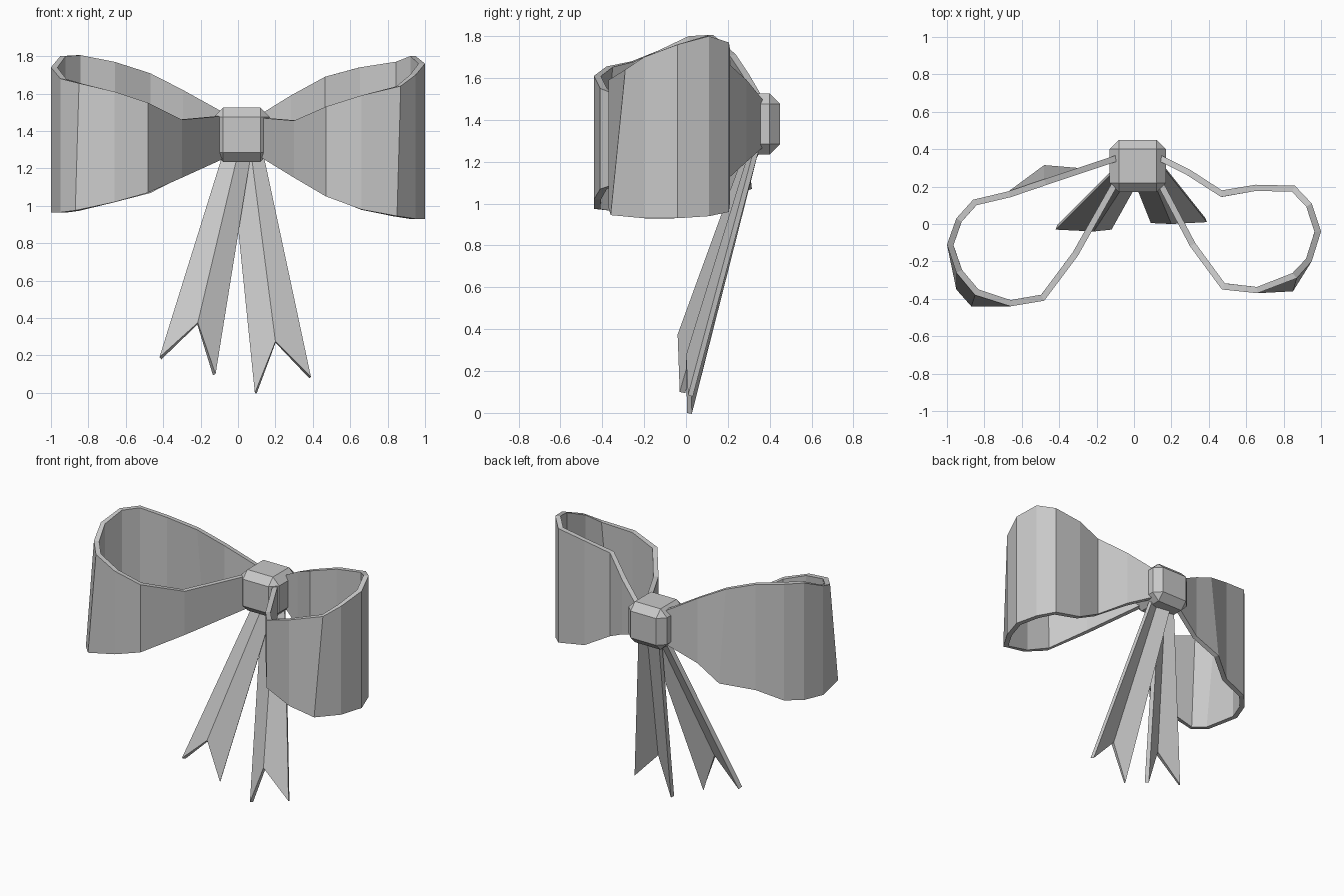
import bpy
import bmesh
from mathutils import Vector

default_cube = bpy.data.objects.get("Cube")
if default_cube:
    bpy.data.objects.remove(default_cube, do_unlink=True)

# One plain grey for the whole bow
grey = bpy.data.materials.new("plain grey")
grey.use_nodes = True
colour = (0.58, 0.58, 0.58, 1.0)
grey.diffuse_color = colour
grey.node_tree.nodes["Principled BSDF"].inputs["Base Color"].default_value = colour


def finish_object(name, bm):
    """Turn a bmesh into a flat shaded object with the shared material."""
    mesh = bpy.data.meshes.new(name)
    bm.to_mesh(mesh)
    bm.free()
    mesh.materials.append(grey)
    obj = bpy.data.objects.new(name, mesh)
    bpy.context.scene.collection.objects.link(obj)
    return obj


def make_ribbon(name, lower_edge, upper_edge, thickness, flip=False):
    """Bridge two edge paths with a strip of quads and thicken it behind."""
    bm = bmesh.new()
    lower = [bm.verts.new(point) for point in lower_edge]
    upper = [bm.verts.new(point) for point in upper_edge]
    for i in range(len(lower) - 1):
        quad = [lower[i], lower[i + 1], upper[i + 1], upper[i]]
        bm.faces.new(reversed(quad) if flip else quad)
    obj = finish_object(name, bm)
    solid = obj.modifiers.new("ribbon thickness", 'SOLIDIFY')
    solid.thickness = thickness
    solid.offset = -1
    solid.use_even_offset = True
    return obj


def make_loop(name, path, lean, flip):
    """Path points are x, y, lower z, upper z; lean shifts some lower points."""
    lower_edge, upper_edge = [], []
    for i, (x, y, low, high) in enumerate(path):
        shift = Vector((*lean.get(i, (0, 0)), 0))
        lower_edge.append(Vector((x, y, low)) + shift)
        upper_edge.append(Vector((x, y, high)))
    return make_ribbon(name, lower_edge, upper_edge, 0.033, flip)


# Left loop, running from the back of the knot round to its front
left_path = [
    (.12, .38, 1.28, 1.48), (.3, .29, 1.2, 1.59), (.47, .18, 1.1, 1.69),
    (.65, .21, 1, 1.74), (.86, .205, .96, 1.77), (.95, .11, .94, 1.8),
    (1, -.04, .93, 1.76), (.95, -.2, .93, 1.7), (.87, -.29, .945, 1.64),
    (.66, -.37, .98, 1.59), (.47, -.35, 1.05, 1.53), (.3, -.12, 1.15, 1.455),
    (.12, .22, 1.26, 1.47),
]
make_loop("left_loop", left_path, {8: (-.02, -.07)}, flip=True)

# Right loop, a little higher and further forward
right_path = [
    (-.09, .37, 1.27, 1.5), (-.3, .3, 1.16, 1.62), (-.48, .24, 1.07, 1.71),
    (-.67, .175, 1.02, 1.77), (-.86, .13, .98, 1.805), (-.95, .03, .97, 1.8),
    (-1, -.11, .965, 1.74), (-.95, -.26, .965, 1.68), (-.85, -.38, .975, 1.655),
    (-.66, -.44, 1.02, 1.61), (-.48, -.41, 1.07, 1.55), (-.3, -.17, 1.15, 1.46),
    (-.08, .22, 1.25, 1.48),
]
right_lean = {2: (0, .075), 7: (0, -.09), 8: (-.02, -.06)}
make_loop("right_loop", right_path, right_lean, flip=False)

# Tails: two folded panels each, ending in a swallowtail notch
make_ribbon(
    "right_tail",
    [(-.42, -.03, .19), (-.215, -.04, .375), (-.12, -.03, .1)],
    [(-.08, .31, 1.28), (0, .29, 1.28), (.07, .31, 1.28)],
    0.03)
make_ribbon(
    "left_tail",
    [(.09, .005, 0), (.2, 0, .275), (.39, .01, .085)],
    [(-.04, .33, 1.28), (.07, .31, 1.28), (.135, .33, 1.28)],
    0.025)

# Knot: a chamfered block that hides the ribbon ends
knot_bm = bmesh.new()
bmesh.ops.create_cube(knot_bm, size=1)
bmesh.ops.scale(knot_bm, vec=(.3, .28, .29), verts=knot_bm.verts)
bmesh.ops.translate(knot_bm, vec=(.02, .31, 1.38), verts=knot_bm.verts)
knot = finish_object("knot", knot_bm)
chamfer = knot.modifiers.new("chamfer", 'BEVEL')
chamfer.width = 0.05
chamfer.segments = 1
